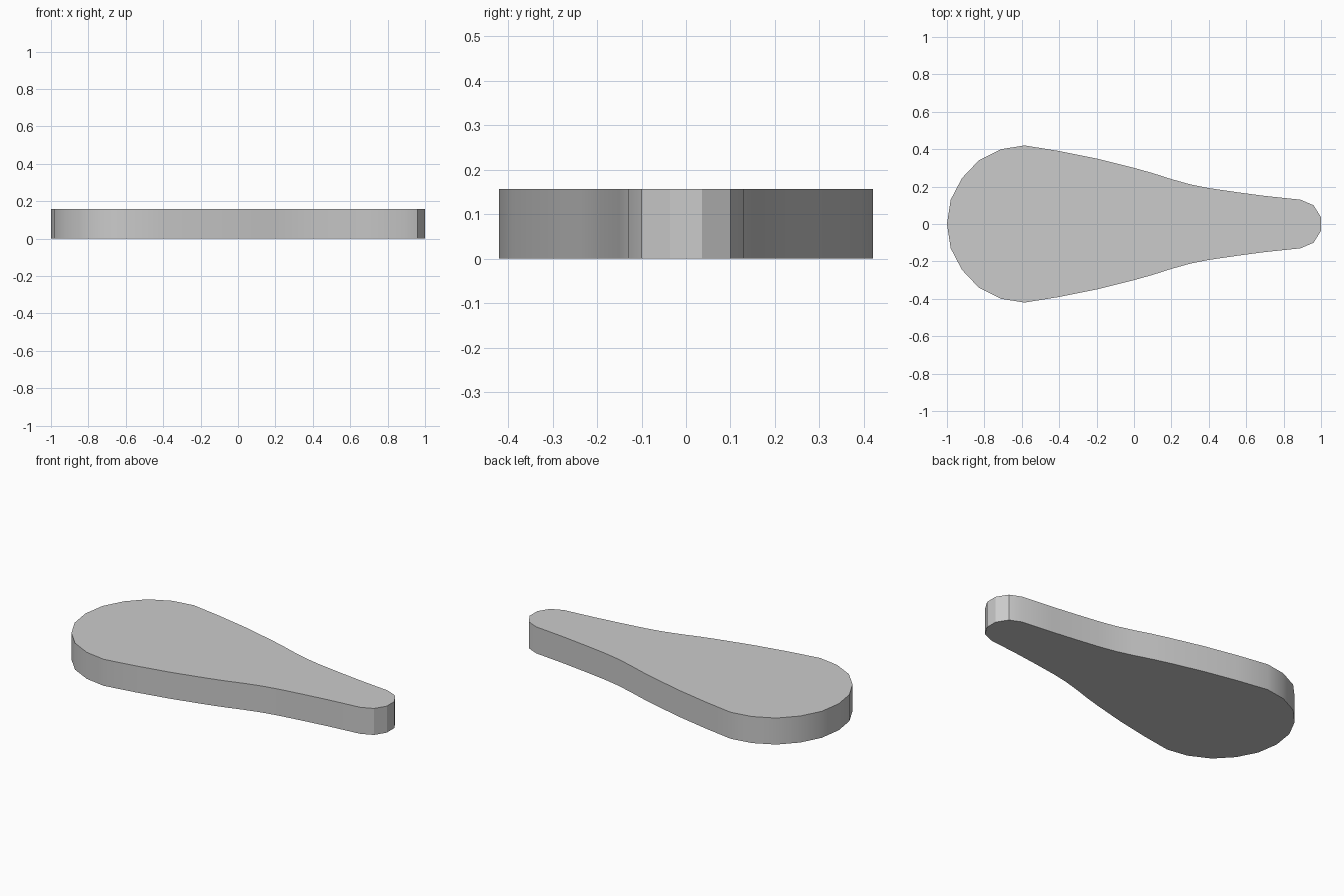
import bpy
import bmesh
import math

cube = bpy.data.objects.get("Cube")
if cube:
    bpy.data.objects.remove(cube, do_unlink=True)

HEIGHT = 0.157

# Half outline of the paddle, from the broad end to the narrow tip
HALF = [(-0.98, 0.13), (-0.92, 0.245), (-0.83, 0.34), (-0.71, 0.40),
        (-0.585, 0.42), (-0.40, 0.39), (-0.20, 0.35), (0.0, 0.30),
        (0.10, 0.272), (0.20, 0.24), (0.30, 0.212), (0.40, 0.192),
        (0.55, 0.17), (0.70, 0.15), (0.89, 0.13), (0.96, 0.10), (1.0, 0.036)]
outline = [(-1.0, 0.0)] + HALF + [(x, -y) for x, y in reversed(HALF)]

# Plain grey material
grey = bpy.data.materials.new("plain grey")
grey.use_nodes = True
colour = (0.6, 0.6, 0.6, 1.0)
grey.diffuse_color = colour
grey.node_tree.nodes["Principled BSDF"].inputs["Base Color"].default_value = colour

# Flat tapered body: outline face extruded upwards
bm = bmesh.new()
base = bm.faces.new([bm.verts.new((x, y, 0)) for x, y in outline])
top = bmesh.ops.extrude_face_region(bm, geom=[base], use_keep_orig=True)
raised = [v for v in top["geom"] if isinstance(v, bmesh.types.BMVert)]
bmesh.ops.translate(bm, verts=raised, vec=(0, 0, HEIGHT))
bmesh.ops.recalc_face_normals(bm, faces=bm.faces)
mesh = bpy.data.meshes.new("tapered_body")
bm.to_mesh(mesh)
bm.free()
mesh.materials.append(grey)

body = bpy.data.objects.new("tapered_body", mesh)
bpy.context.collection.objects.link(body)

# Smooth sides, with crisp rims and tip corners
bpy.ops.object.select_all(action='DESELECT')
body.select_set(True)
bpy.context.view_layer.objects.active = body
bpy.ops.object.shade_smooth_by_angle(angle=math.radians(30))
